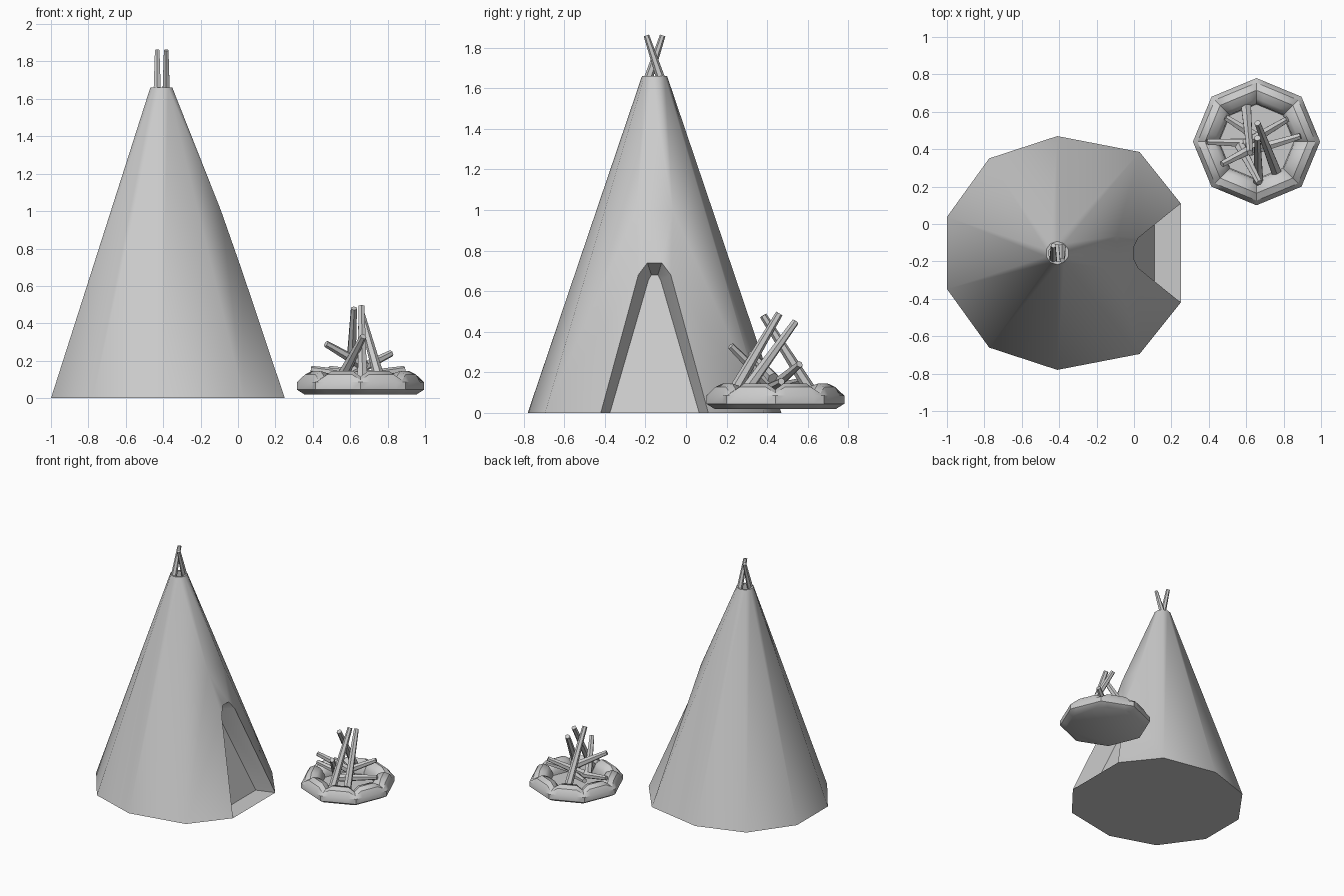
import bpy, bmesh, math
from mathutils import Vector

if "Cube" in bpy.data.objects:
    bpy.data.objects.remove(bpy.data.objects["Cube"])

CX, CY = -0.41, -0.155      # tent axis
FX, FY = 0.655, 0.44        # fire axis


def make_object(name, bm, angle=None):
    bmesh.ops.recalc_face_normals(bm, faces=bm.faces[:])
    me = bpy.data.meshes.new(name)
    bm.to_mesh(me)
    bm.free()
    ob = bpy.data.objects.new(name, me)
    bpy.context.collection.objects.link(ob)
    if angle:
        bpy.ops.object.select_all(action='DESELECT')
        ob.select_set(True)
        bpy.context.view_layer.objects.active = ob
        bpy.ops.object.shade_smooth_by_angle(angle=math.radians(angle))
    return ob


def stick(name, base, tip, r0, r1, sides=6):
    """Tapered faceted log from base to tip."""
    base, tip = Vector(base), Vector(tip)
    d = tip - base
    bm = bmesh.new()
    bmesh.ops.create_cone(bm, cap_ends=True, segments=sides, radius1=r0,
                          radius2=r1, depth=d.length)
    ob = make_object(name, bm)
    ob.rotation_mode = 'QUATERNION'
    ob.rotation_quaternion = d.to_track_quat('Z', 'Y')
    ob.location = (base + tip) / 2
    return ob


# Tent cover: ten-sided cone with a recessed triangular doorway on +x
bm = bmesh.new()


def vert(x, y, z):
    return bm.verts.new((x, CY + y, z))


def ring(r, z):
    return [vert(CX + r * math.cos(math.radians(18 + 36 * i)),
                 r * math.sin(math.radians(18 + 36 * i)), z) for i in range(10)]


top, lip, well = ring(0.062, 1.66), ring(0.046, 1.66), ring(0.046, 1.60)
for a, b in ((top, lip), (lip, well)):
    for i in range(10):
        j = (i + 1) % 10
        bm.faces.new((a[i], a[j], b[j], b[i]))
bm.faces.new(well)

# base ring: regular at the back, pulled out around the door
base = {}
for i in range(2, 8):
    a = math.radians(18 + 36 * i)
    base[i] = vert(CX + 0.62 * math.cos(a), 0.625 * math.sin(a), 0)
base[1], base[8] = vert(0.03, 0.54, 0), vert(0.03, -0.54, 0)
for i in range(1, 8):
    bm.faces.new((base[i], base[i + 1], top[i + 1], top[i]))

# doorway outlines (foot, shoulder, peak), outer on the cloth and inner recessed
outer_pts = [(0.25, 0.265, 0), (0.022, 0.08, 0.68), (0.0, 0.035, 0.74)]
inner_pts = [(0.11, 0.22, 0), (-0.112, 0.03, 0.655), (-0.12, 0.016, 0.68)]
loops = {}
for s, t, b in ((1, 0, 1), (-1, 9, 8)):
    o = [vert(x, s * y, z) for x, y, z in outer_pts]
    n = [vert(x, s * y, z) for x, y, z in inner_pts]
    m = vert(-0.09, s * 0.09, 1.0)
    loops[s] = (o, n, m)
    bm.faces.new((base[b], o[0], o[1]))
    bm.faces.new((base[b], o[1], m))
    bm.faces.new((base[b], m, top[b]))
    bm.faces.new((m, top[t], top[b]))
    bm.faces.new((o[1], o[2], m))
    for k in range(2):
        bm.faces.new((o[k], o[k + 1], n[k + 1], n[k]))
(o1, n1, m1), (o2, n2, m2) = loops[1], loops[-1]
bm.faces.new((o1[2], o2[2], m2, m1))
bm.faces.new((m1, m2, top[9], top[0]))
bm.faces.new((o1[2], o2[2], n2[2], n1[2]))
bm.faces.new(n1 + n2[::-1])
# floor: main part and door step
bm.faces.new([base[i] for i in range(1, 9)] + [o2[0], n2[0], n1[0], o1[0]])
bm.faces.new((o1[0], n1[0], n2[0], o2[0]))
make_object("tent_cover", bm, 40)

# Crossed tent poles at the smoke hole
for name, x, s in (("tent_pole_left", -0.432, 1), ("tent_pole_right", -0.384, -1)):
    stick(name, (x, CY - 0.05 * s, 1.59), (x, CY + 0.04 * s, 1.86), 0.024, 0.014)

# Stone ring: octagon with a dip at each joint, closed underneath
bm = bmesh.new()
rows = []
for k in range(8):
    for off in (0, 9, 36):
        a = math.radians(45 * k + off)
        f = math.cos(math.radians(22.5)) / math.cos(math.radians(off - 22.5))
        dip = off == 0
        h = 0.115 if dip else 0.145
        prof = [(0.30, 0.02), (0.34, 0.045), (0.34, 0.085), (0.315, h - 0.018),
                (0.275, h), (0.23, h - 0.012), (0.205, h - 0.045), (0.20, 0.05)]
        rows.append([bm.verts.new((FX + r * f * math.cos(a), FY + r * f * math.sin(a), z))
                     for r, z in prof])
for i in range(len(rows)):
    a, b = rows[i], rows[(i + 1) % len(rows)]
    for k in range(7):
        bm.faces.new((a[k], b[k], b[k + 1], a[k + 1]))
bm.faces.new([r[0] for r in rows])
bm.faces.new([r[7] for r in rows])
make_object("fire_stone_ring", bm, 35)

# Firewood: leaning tall logs, then short and low ones (base, tip)
logs = [
    ((0.665, 0.22, 0.08), (0.66, 0.46, 0.49)),
    ((0.76, 0.28, 0.09), (0.66, 0.54, 0.45)),
    ((0.60, 0.62, 0.10), (0.62, 0.38, 0.48)),
    ((0.56, 0.43, 0.12), (0.67, 0.22, 0.33)),
    ((0.68, 0.43, 0.17), (0.47, 0.32, 0.29)),
    ((0.60, 0.43, 0.13), (0.82, 0.56, 0.24)),
    ((0.70, 0.43, 0.11), (0.39, 0.44, 0.155)),
    ((0.62, 0.39, 0.11), (0.89, 0.47, 0.155)),
    ((0.68, 0.45, 0.12), (0.49, 0.57, 0.155)),
]
for i, (b, t) in enumerate(logs):
    stick(f"firewood_{i + 1}", b, t, 0.03, 0.018)
